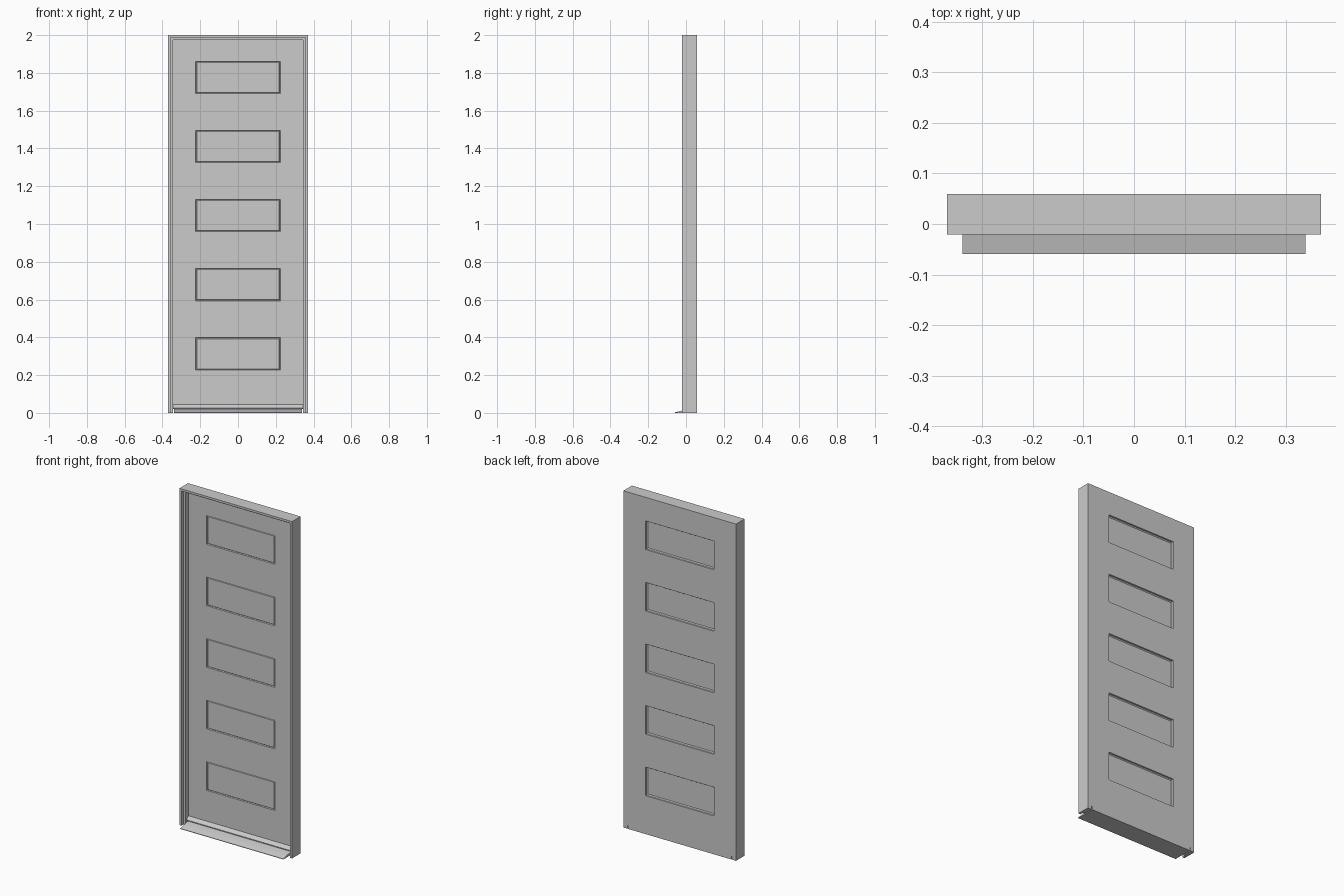
import bpy, bmesh
from mathutils import Vector

if "Cube" in bpy.data.objects:
    bpy.data.objects.remove(bpy.data.objects["Cube"])

BACK, FRONT, LEAF_Y, TOP, HALF = 0.059, -0.021, 0.025, 2.0, 0.37


def finish(name, bm):
    bmesh.ops.recalc_face_normals(bm, faces=bm.faces)
    me = bpy.data.meshes.new(name)
    bm.to_mesh(me)
    bm.free()
    ob = bpy.data.objects.new(name, me)
    bpy.context.collection.objects.link(ob)
    return ob


def loft(name, rings):
    # skin closed rings together and cap both ends
    bm = bmesh.new()
    rings = [[bm.verts.new(p) for p in r] for r in rings]
    n = len(rings[0])
    for a, b in zip(rings, rings[1:]):
        for i in range(n):
            j = (i + 1) % n
            bm.faces.new((a[i], a[j], b[j], b[i]))
    bm.faces.new(rings[0])
    bm.faces.new(rings[-1][::-1])
    return finish(name, bm)


def bar(name, half, profile):
    # profile in (y, z), run across the width
    return loft(name, [[(s * half, y, z) for y, z in profile] for s in (-1, 1)])


# door frame: rebated profile (inset, y) mitred round three sides
prof = [(0, FRONT), (0.013, FRONT), (0.013, 0.0), (0.026, 0.0),
        (0.026, BACK), (0, BACK)]
loft("door_frame", [
    [(-(HALF - o), y, 0) for o, y in prof],
    [(-(HALF - o), y, TOP - o) for o, y in prof],
    [(HALF - o, y, TOP - o) for o, y in prof],
    [(HALF - o, y, 0) for o, y in prof]])

# door leaf with five moulded panels on both faces
x1, z0, z1 = 0.344, 0.02, TOP - 0.026
bm = bmesh.new()
bmesh.ops.create_cube(bm, size=1)
for v in bm.verts:
    v.co = Vector((v.co.x * 2 * x1,
                   BACK if v.co.y > 0 else LEAF_Y,
                   z1 if v.co.z > 0 else z0))
px, ph = 0.224, 0.17
panels = [0.228 + 0.3655 * i for i in range(5)]
cuts = [((x, 0, 0), (1, 0, 0)) for x in (-px, px)]
cuts += [((0, 0, z + d), (0, 0, 1)) for z in panels for d in (0, ph)]
for co, no in cuts:
    bmesh.ops.bisect_plane(bm, geom=bm.verts[:] + bm.edges[:] + bm.faces[:],
                           plane_co=co, plane_no=no)
bm.normal_update()


def panel_faces(side):
    return [f for f in bm.faces if f.normal.y * side > 0.9
            and abs(f.calc_center_median().x) < px
            and any(z < f.calc_center_median().z < z + ph for z in panels)]


def mould(side, steps):
    faces = panel_faces(side)
    for width, depth in steps:
        bmesh.ops.inset_individual(bm, faces=faces, thickness=width, depth=depth)
        bm.normal_update()


mould(-1, [(0.004, -0.006), (0.004, 0.003)])
mould(1, [(0.002, -0.008), (0.008, -0.004)])
finish("door_leaf", bm)

# sloping sill, slightly narrower than the opening
bar("sill", 0.339, [(-0.059, 0), (-0.059, 0.003), (-0.021, 0.012),
                    (LEAF_Y, 0.02), (BACK, 0.02), (BACK, 0)])

# weather bar along the foot of the leaf
bar("weather_bar", 0.344, [(LEAF_Y, 0.022), (0.008, 0.022),
                           (0.008, 0.027), (LEAF_Y, 0.045)])
